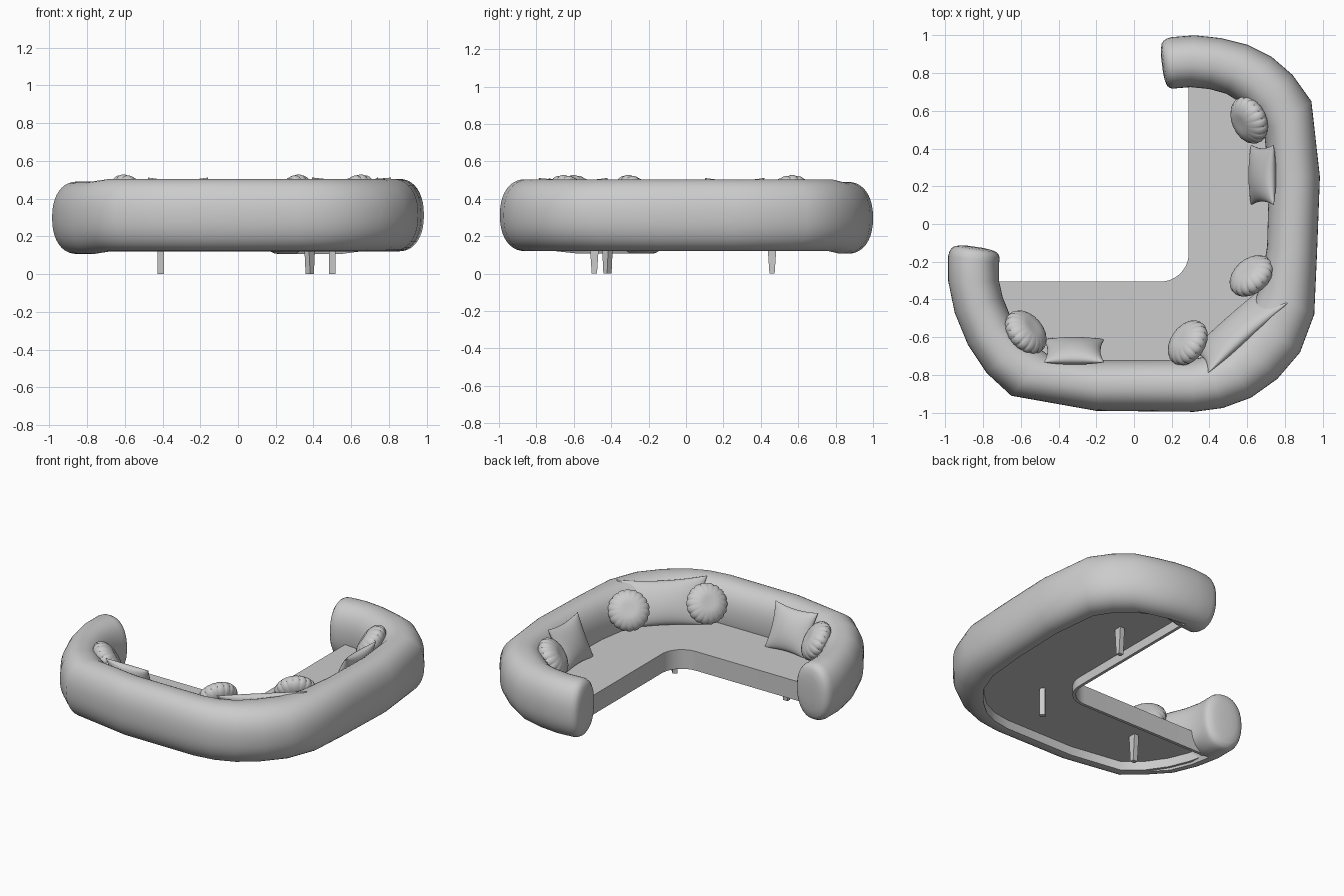
import bpy, bmesh, math
from mathutils import Vector, Matrix

if "Cube" in bpy.data.objects:
    bpy.data.objects.remove(bpy.data.objects["Cube"])


def make(name, bm, angle=40):
    bmesh.ops.remove_doubles(bm, verts=bm.verts, dist=1e-5)
    bmesh.ops.recalc_face_normals(bm, faces=bm.faces)
    me = bpy.data.meshes.new(name)
    bm.to_mesh(me)
    bm.free()
    ob = bpy.data.objects.new(name, me)
    bpy.context.collection.objects.link(ob)
    bpy.ops.object.select_all(action='DESELECT')
    ob.select_set(True)
    bpy.context.view_layer.objects.active = ob
    bpy.ops.object.shade_smooth_by_angle(angle=math.radians(angle))
    return ob


def skin(bm, loops):
    """Bridge equal-length closed vertex loops."""
    for a, b in zip(loops, loops[1:]):
        n = len(a)
        for i in range(n):
            bm.faces.new((a[i], a[(i + 1) % n], b[(i + 1) % n], b[i]))


# Plan of the bolster: outer x, y and inner x, y from one arm to the other
PLAN = [(.20, .99, .235, .72), (.32, 1.0, .30, .725), (.46, .985, .40, .715),
        (.60, .95, .49, .69), (.73, .885, .57, .64), (.84, .79, .64, .57),
        (.94, .65, .69, .48), (.985, .25, .715, .24), (.97, -.15, .705, -.12),
        (.955, -.48, .67, -.33), (.88, -.68, .61, -.48), (.76, -.82, .53, -.58),
        (.62, -.92, .46, -.66), (.47, -.975, .39, -.70), (.32, -.995, .30, -.72),
        (-.2, -.99, -.2, -.72), (-.65, -.91, -.46, -.69), (-.78, -.79, -.57, -.61),
        (-.88, -.64, -.65, -.5), (-.95, -.47, -.695, -.39), (-.985, -.3, -.715, -.3),
        (-.985, -.17, -.715, -.21)]
SIDES = 40
SEAT_TOP, FLOOR, SKIRT = .25, .18, .12


def section(bm, row, tip, cut, scale=1, shift=Vector((0, 0, 0))):
    """Rounded ring; cut leaves the underside open below the seat."""
    o, i = Vector((row[0], row[1], 0)), Vector((row[2], row[3], 0))
    mid, half = (o + i) / 2, (i - o) / 2
    zc = .298 if tip else .312
    ring = []
    for k in range(SIDES):
        a = 2 * math.pi * k / SIDES
        c, s = math.cos(a), math.sin(a)
        c = math.copysign(abs(c) ** (2 / 2.25), c)
        s = math.copysign(abs(s) ** (2 / 2.25), s)
        z = zc + .192 * s * scale
        if cut and c > .01:
            z = max(z, .2)
        p = mid + half * c * scale + shift
        ring.append(bm.verts.new((p.x, p.y, z)))
    return ring


# Backrest bolster with rounded arm ends
bm = bmesh.new()
n = len(PLAN)
rings = [section(bm, r, i < 4 or i > n - 5, 2 <= i <= n - 3) for i, r in enumerate(PLAN)]
CAP = [(.985, .025), (.93, .045), (.82, .058), (.6, .066), (.3, .07)]
start = [section(bm, PLAN[0], True, False, s, Vector((-.98, -.2, 0)) * d) for s, d in CAP]
end = [section(bm, PLAN[-1], True, False, s, Vector((.2, .98, 0)) * d) for s, d in CAP]
skin(bm, start[::-1] + rings + end)
bm.faces.new(start[-1])
bm.faces.new(end[-1])
make("backrest_bolster", bm, 50)

# Seat: L-shaped platform with thin skirt and recessed underside
outline = [Vector(((r[0] + r[2]) / 2, (r[1] + r[3]) / 2)) for r in PLAN[1:-1]]
outline[0].x, outline[-1].y = .29, -.305
for k in range(13):
    a = math.radians(-90 + 90 * k / 12)
    outline.append(Vector((.14 + .15 * math.cos(a), -.155 + .15 * math.sin(a))))
inset = []
for i, p in enumerate(outline):
    d1 = (p - outline[i - 1]).normalized()
    d2 = (outline[(i + 1) % len(outline)] - p).normalized()
    n1, n2 = Vector((d1.y, -d1.x)), Vector((d2.y, -d2.x))
    m = (n1 + n2).normalized()
    inset.append(p + m * .02 / max(.4, m.dot(n1)))
bm = bmesh.new()
loops = [[bm.verts.new((p.x, p.y, z)) for p in pts] for pts, z in
         ((outline, SEAT_TOP), (outline, SKIRT), (inset, SKIRT), (inset, FLOOR))]
skin(bm, loops)
bm.faces.new(loops[0])
bm.faces.new(loops[-1])
make("seat", bm)

# Tapered plank legs
for i, (x, y, rot) in enumerate([(-.41, -.49, 0), (.38, -.42, -45), (.50, .46, 0)]):
    bm = bmesh.new()
    bmesh.ops.create_cube(bm, size=1)
    for v in bm.verts:
        w = .052 if v.co.z > 0 else .028
        v.co = Vector((v.co.x * .034, v.co.y * w, FLOOR if v.co.z > 0 else 0))
    bm.transform(Matrix.Translation((x, y, 0)) @ Matrix.Rotation(math.radians(rot), 4, 'Z'))
    make(f"leg_{i + 1}", bm)


def leaning(x, y, z, nx, ny, tilt):
    """Frame whose local z is the cushion's facing direction, tilted upward."""
    h = Vector((nx, ny, 0)).normalized()
    t = math.radians(tilt)
    zz = h * math.cos(t) + Vector((0, 0, math.sin(t)))
    xx = Vector((-h.y, h.x, 0))
    yy = zz.cross(xx)
    return Matrix.Translation((x, y, z)) @ Matrix((xx, yy, zz)).transposed().to_4x4()


def round_cushion(name, frame, radius=.13, thick=.066, pleats=18):
    bm = bmesh.new()
    seg, lat = pleats * 6, 20
    loops = []
    for j in range(1, lat):
        a = -math.pi / 2 + math.pi * j / lat
        loop = []
        for k in range(seg):
            th = 2 * math.pi * k / seg
            crease = max(0, math.cos(pleats * th)) ** 2
            f = 1 - .05 * crease * math.cos(a) ** 3
            r = radius * math.cos(a) ** .8 * f
            dip = 1 - .25 * math.exp(-(r / .025) ** 2)
            loop.append(bm.verts.new((r * math.cos(th), r * math.sin(th),
                                      thick * math.sin(a) * dip * f)))
        loops.append(loop)
    skin(bm, loops)
    bm.faces.new(loops[0])
    bm.faces.new(loops[-1])
    bm.transform(frame)
    make(name, bm, 60)


def square_cushion(name, frame, w, h, thick):
    bm = bmesh.new()
    N = 20
    for side in (1, -1):
        g = []
        for i in range(N + 1):
            u = -math.cos(math.pi * i / N)
            row = []
            for j in range(N + 1):
                v = -math.cos(math.pi * j / N)
                z = side * thick * (max(0, (1 - u * u) * (1 - v * v))) ** .5
                row.append(bm.verts.new((w * u * (1 - .12 * (1 - v * v)),
                                         h * v * (1 - .12 * (1 - u * u)), z)))
            g.append(row)
        for i in range(N):
            for j in range(N):
                bm.faces.new((g[i][j], g[i + 1][j], g[i + 1][j + 1], g[i][j + 1]))
    bm.transform(frame)
    make(name, bm, 60)


# Pleated round cushions
for i, (x, y, nx, ny) in enumerate([(.61, .55, -.9, -.4), (.622, -.275, -.65, .75),
                                    (.285, -.63, -.8, .55), (-.573, -.573, .75, .65)]):
    round_cushion(f"round_cushion_{i + 1}", leaning(x, y, .41, nx, ny, 32))

# Square and long throw cushions
square_cushion("square_cushion_1", leaning(.68, .26, .375, -1, 0, 24), .16, .15, .055)
square_cushion("square_cushion_2", leaning(-.318, -.672, .375, 0, 1, 24), .16, .15, .055)
square_cushion("long_cushion", leaning(.555, -.55, .375, -.66, .75, 28), .28, .155, .06)
